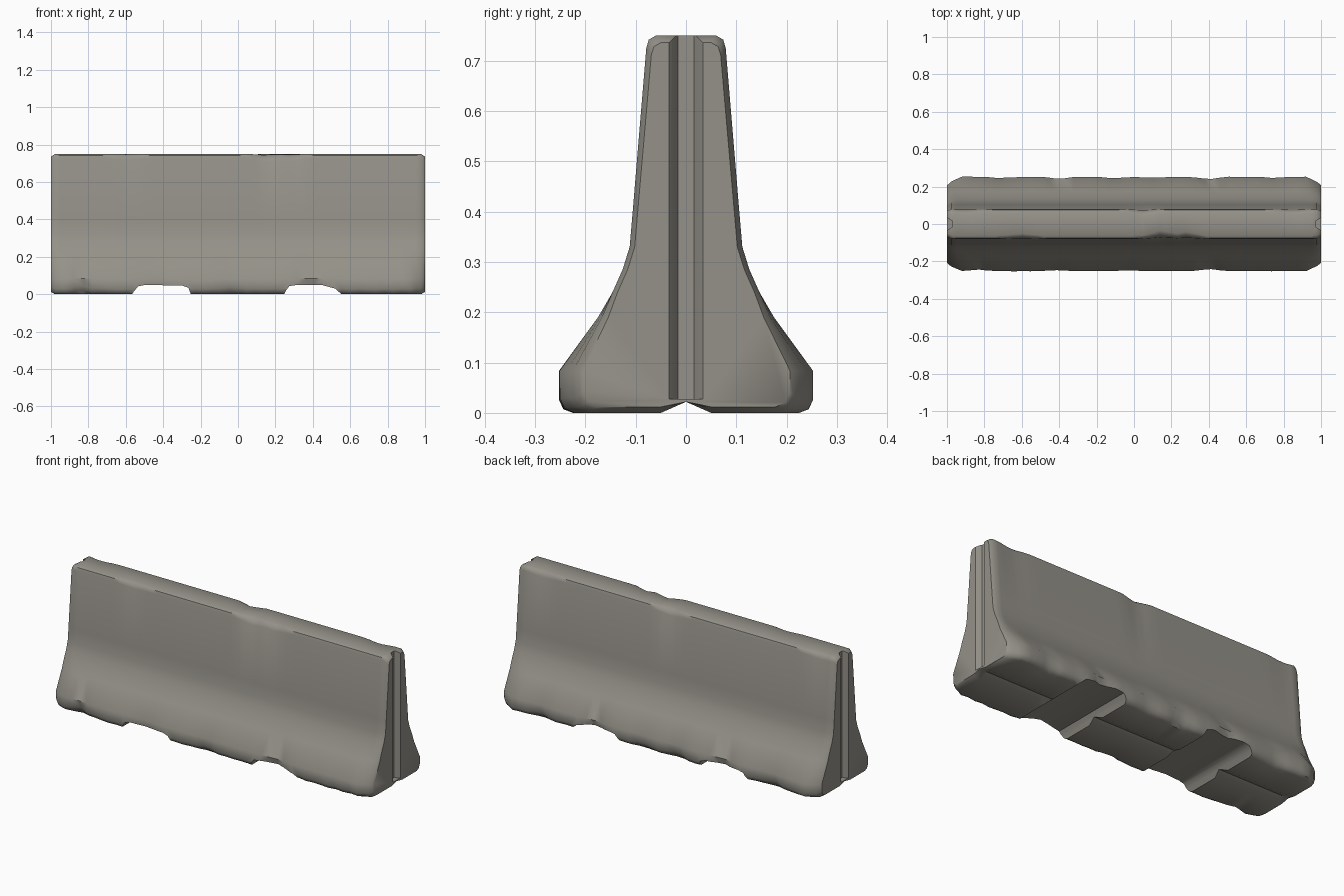
import bpy, bmesh, random

if "Cube" in bpy.data.objects:
    bpy.data.objects.remove(bpy.data.objects["Cube"])

random.seed(7)

concrete = bpy.data.materials.new("weathered concrete")
concrete.diffuse_color = (0.30, 0.285, 0.25, 1)
concrete.use_nodes = True
concrete.node_tree.nodes["Principled BSDF"].inputs["Base Color"].default_value = concrete.diffuse_color

# Half cross-section (y, z), from the bottom up to the crown
HALF = [(0.05, 0.0), (0.225, 0.0), (0.244, 0.007), (0.253, 0.026), (0.253, 0.083),
        (0.175, 0.19), (0.146, 0.24), (0.126, 0.285), (0.112, 0.33), (0.106, 0.4),
        (0.079, 0.725), (0.074, 0.742), (0.06, 0.75)]

# Worn spots as (x, side, strength): foot edges and crown edges
FOOT_CHIPS = [(-0.84, -1, .7), (-0.4, -1, .5), (-0.02, -1, .4), (0.4, -1, .9),
              (-0.4, 1, .9), (0.4, 1, 1.0), (0.12, 1, .5), (-0.1, 1, .6),
              (-0.72, 1, .5), (0.75, 1, .6)]
CROWN_CHIPS = [(0.15, -1, 1.0), (0.28, -1, .7), (0.05, 1, .7), (0.85, 1, .5),
               (-0.9, 1, .4), (-0.6, -1, .3)]


def wear(chips, x, side, reach):
    return max([s * max(0, 1 - abs(x - cx) / reach) for cx, cs, s in chips if cs == side])


def section(x):
    """Closed ring of points at one station along the barrier."""
    end = max(0, abs(x) - 0.92) / 0.08
    tip = max(0, abs(x) - 0.978) / 0.022
    sides = {}
    for s in (1, -1):
        foot = wear(FOOT_CHIPS, x, s, 0.09) + random.uniform(0, 0.22)
        crown = wear(CROWN_CHIPS, x, s, 0.09)
        pts = []
        for i, (y, z) in enumerate(HALF):
            if 1 <= i <= 3:
                y -= 0.026 * foot
                z += 0.022 * foot if i > 1 else 0
            if i == 4:
                y -= 0.012 * foot
            if 1 <= i <= 5:
                y -= 0.035 * end * (1 if i < 5 else 0.3)
            if i >= 10:
                y -= (0.008, 0.02, 0.028)[i - 10] * crown
                z -= (0.02, 0.014, 0.006)[i - 10] * crown
            if i:
                y -= 0.010 * tip
            z += tip * (0.012 if z < 0.06 else -0.014 if z > 0.7 else 0)
            pts.append((x, s * y, z))
        sides[s] = pts
    return [(x, 0, 0.022)] + sides[1] + sides[-1][::-1]


def finish(bm, name):
    bmesh.ops.recalc_face_normals(bm, faces=bm.faces)
    me = bpy.data.meshes.new(name)
    bm.to_mesh(me)
    bm.free()
    ob = bpy.data.objects.new(name, me)
    me.materials.append(concrete)
    bpy.context.collection.objects.link(ob)
    return ob


def loft(rings, name):
    bm = bmesh.new()
    rows = [[bm.verts.new(p) for p in r] for r in rings]
    for a, b in zip(rows, rows[1:]):
        for i in range(len(a)):
            j = (i + 1) % len(a)
            bm.faces.new((a[i], a[j], b[j], b[i]))
    bm.faces.new(rows[0])
    bm.faces.new(rows[-1][::-1])
    return finish(bm, name)


# Barrier body
inner = [round(-0.92 + 0.046 * i, 3) for i in range(41)]
xs = [-1, -0.993, -0.978, -0.95] + inner + [0.95, 0.978, 0.993, 1]
barrier = loft([section(x) for x in xs], "concrete_barrier")

cutters = []
# Fork slots under the base
for prof in ([(-0.58, -0.02), (-0.56, 0.01), (-0.535, 0.042), (-0.5, 0.049),
              (-0.3, 0.047), (-0.265, 0.035), (-0.245, -0.02)],
             [(0.235, -0.02), (0.26, 0.025), (0.275, 0.044), (0.32, 0.05),
              (0.45, 0.049), (0.52, 0.03), (0.575, -0.02)]):
    cutters.append(loft([[(x, y, z) for x, z in prof] for y in (-0.4, 0.4)], "slot_cutter"))

# Upright connection grooves in both ends
for s in (1, -1):
    plan = [(1.02, -0.05), (0.992, -0.028), (0.972, -0.016),
            (0.972, 0.016), (0.992, 0.028), (1.02, 0.05)]
    cutters.append(loft([[(s * x, y, z) for x, y in plan] for z in (0.028, 0.8)],
                        "groove_cutter"))

bpy.context.view_layer.objects.active = barrier
barrier.select_set(True)
for c in cutters:
    m = barrier.modifiers.new("cut", 'BOOLEAN')
    m.operation = 'DIFFERENCE'
    m.solver = 'EXACT'
    m.object = c
    bpy.ops.object.modifier_apply(modifier=m.name)
for c in cutters:
    bpy.data.objects.remove(c, do_unlink=True)

# Soft worn shading
bpy.ops.object.select_all(action='DESELECT')
barrier.select_set(True)
bpy.context.view_layer.objects.active = barrier
bpy.ops.object.shade_smooth_by_angle(angle=0.75)
